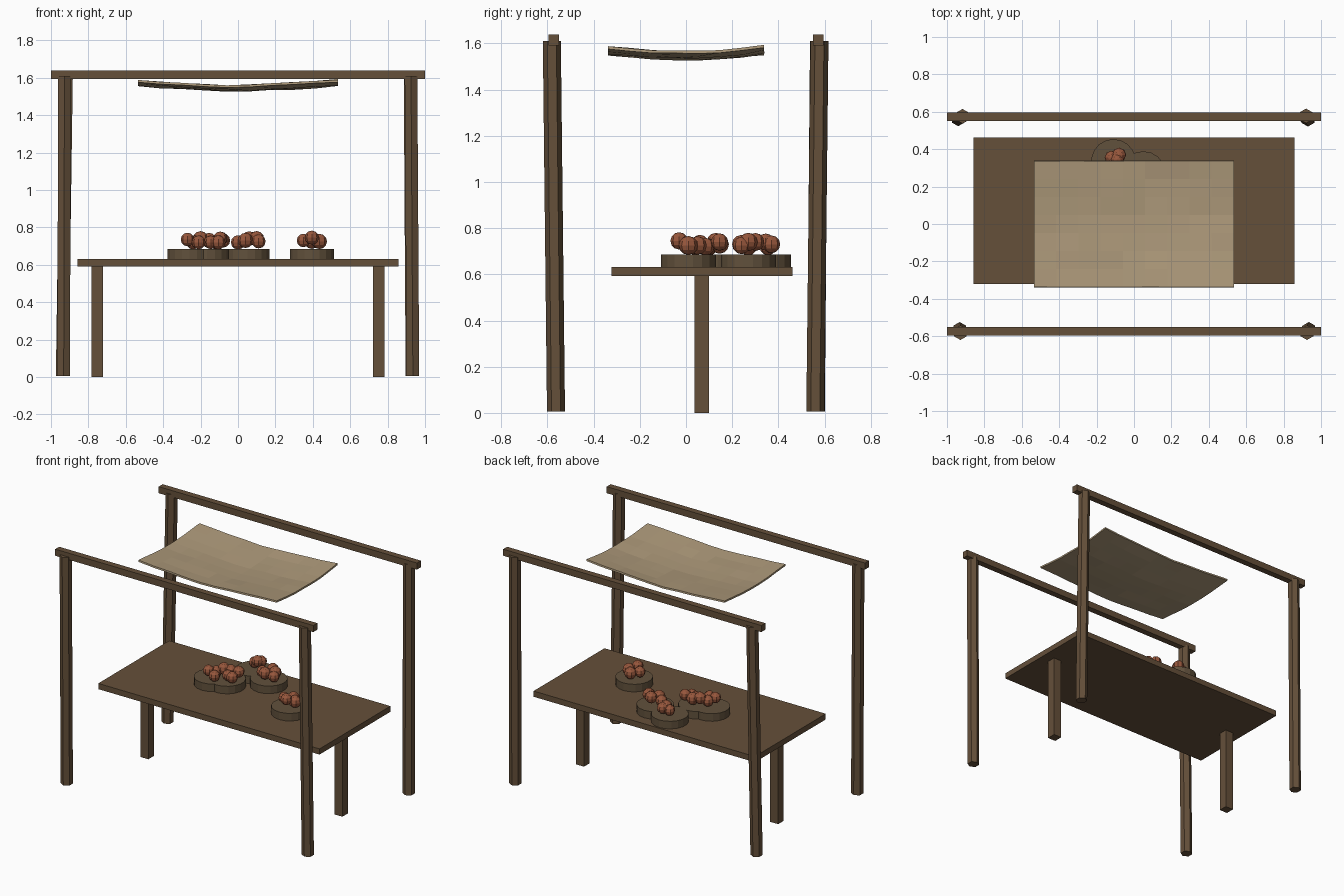
import bpy, bmesh, random
from mathutils import Vector

random.seed(4)
cube = bpy.data.objects.get("Cube")
if cube:
    bpy.data.objects.remove(cube, do_unlink=True)


def material(name, rgb):
    mat = bpy.data.materials.new(name)
    mat.use_nodes = True
    colour = (*rgb, 1)
    mat.diffuse_color = colour
    bsdf = next(n for n in mat.node_tree.nodes if n.type == 'BSDF_PRINCIPLED')
    bsdf.inputs["Base Color"].default_value = colour
    return mat


wood = material("brown wood", (.13, .08, .042))
basket = material("dark wicker", (.12, .082, .045))
linen = material("beige linen", (.42, .32, .195))
rust = material("rust fruit", (.31, .095, .045))


def make_object(name, bm, mat):
    bmesh.ops.recalc_face_normals(bm, faces=bm.faces)
    mesh = bpy.data.meshes.new(name)
    bm.to_mesh(mesh)
    bm.free()
    mesh.materials.append(mat)
    obj = bpy.data.objects.new(name, mesh)
    bpy.context.collection.objects.link(obj)
    return obj


def box(name, low, high, mat):
    low, high = Vector(low), Vector(high)
    bm = bmesh.new()
    bmesh.ops.create_cube(bm, size=1)
    bmesh.ops.scale(bm, vec=high - low, verts=bm.verts)
    bmesh.ops.translate(bm, vec=(low + high) / 2, verts=bm.verts)
    return make_object(name, bm, mat)


def cylinder(name, base, top, radius, sides, mat):
    """Prism whose end centres are shifted apart, so it may lean."""
    base, top = Vector(base), Vector(top)
    bm = bmesh.new()
    bmesh.ops.create_cone(bm, cap_ends=True, segments=sides,
                          radius1=radius, radius2=radius, depth=1)
    for v in bm.verts:
        end = top if v.co.z > 0 else base
        v.co = Vector((v.co.x, v.co.y, 0)) + end
    return make_object(name, bm, mat)


# Leaning hexagonal posts: base x, y then top x, y
posts = {
    "front_left_post": (.935, -.563, .925, -.581),
    "front_right_post": (-.932, -.563, -.928, -.581),
    "back_left_post": (.93, .56, .92, .578),
    "back_right_post": (-.94, .562, -.917, .576),
}
for name, (bx, by, tx, ty) in posts.items():
    cylinder(name, (bx, by, .005), (tx, ty, 1.61), .039, 6, wood)

# Long beams over the posts
for name, y in (("front_beam", -.573), ("back_beam", .573)):
    box(name, (-1, y - .022, 1.592), (1, y + .022, 1.638), wood)

# Table on two central legs
box("table_top", (-.857, -.322, .592), (.857, .462, .632), wood)
for name, x in (("left_leg", .752), ("right_leg", -.752)):
    box(name, (x - .031, .037, 0), (x + .031, .099, .595), wood)

# Sagging, slightly rumpled cloth
bm = bmesh.new()
bmesh.ops.create_grid(bm, x_segments=9, y_segments=7, size=1)
for v in bm.verts:
    x, y = v.co.x, v.co.y
    sag = .028 * abs(x) ** 1.5 + .024 * abs(y) ** 1.5
    v.co = (x * .535, y * .338, 1.532 + sag + random.uniform(-.004, .004))
cloth = make_object("canopy_cloth", bm, linen)
thick = cloth.modifiers.new("thickness", 'SOLIDIFY')
thick.thickness = .012
thick.offset = 0

# Round trays, each with a heap of fruit placed by offset from its centre
trays = [
    ((.395, .01), [(-.045, 0, .73), (0, -.04, .745), (.04, 0, .725), (0, .04, .725)]),
    ((.05, .27), [(-.05, 0, .72), (-.01, -.03, .73), (.01, .03, .74),
                  (.05, 0, .74), (.06, -.03, .725)]),
    ((-.11, .335), [(-.01, .02, .72), (.03, .035, .73), (.02, .01, .74)]),
    ((-.165, .115), [(.06, -.03, .72), (.01, .03, .73), (.07, .03, .74), (.02, -.02, .72)]),
    ((-.26, .09), [(-.01, -.03, .735), (.05, -.05, .72), (.06, .04, .74), (.02, .01, .72)]),
]
for i, ((cx, cy), heap) in enumerate(trays, 1):
    cylinder(f"tray_{i}", (cx, cy, .63), (cx, cy, .685), .119, 18, basket)
    bm = bmesh.new()
    for dx, dy, z in heap:
        ball = bmesh.ops.create_uvsphere(bm, u_segments=8, v_segments=6,
                                         radius=random.uniform(.036, .041))
        bmesh.ops.translate(bm, vec=(cx + dx, cy + dy, z), verts=ball["verts"])
    make_object(f"fruit_heap_{i}", bm, rust)
